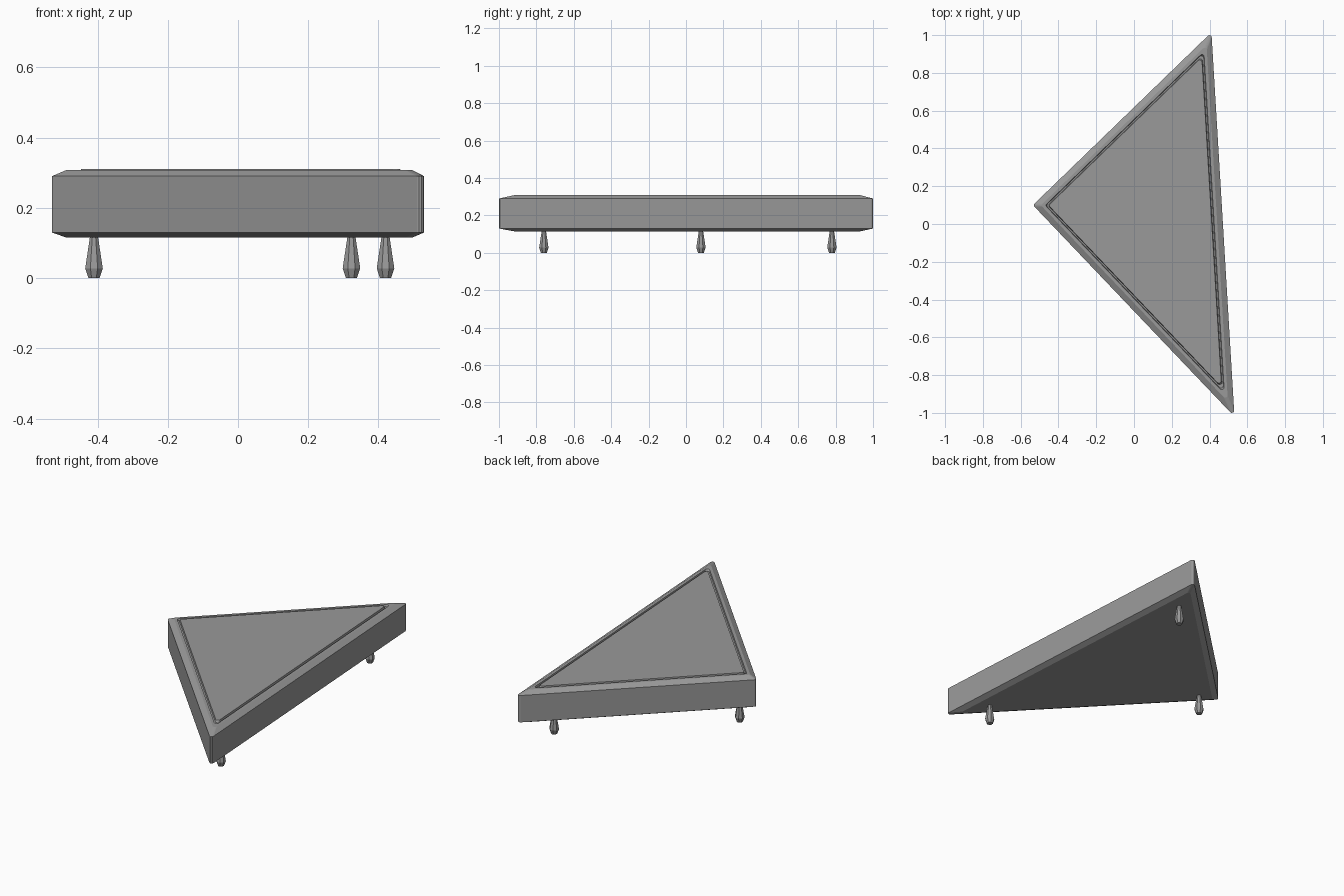
import bpy, bmesh, math
from mathutils import Vector

if "Cube" in bpy.data.objects:
    bpy.data.objects.remove(bpy.data.objects["Cube"])

grey = bpy.data.materials.new("mid grey")
grey.diffuse_color = (0.32, 0.32, 0.32, 1)
grey.use_nodes = True
grey.node_tree.nodes["Principled BSDF"].inputs["Base Color"].default_value = grey.diffuse_color

# Sharp triangle, counter-clockwise
CORNERS = [Vector((-0.535, 0.10)), Vector((0.532, -1.02)), Vector((0.41, 1.0146))]
RADIUS, STEPS = 0.012, 4


def ring(inset):
    """Triangle outline moved inward, with small rounded corners."""
    pts = []
    for i, p in enumerate(CORNERS):
        a = (CORNERS[i - 1] - p).normalized()
        b = (CORNERS[(i + 1) % 3] - p).normalized()
        half = a.angle(b) / 2
        centre = p + (a + b).normalized() * (inset + RADIUS) / math.sin(half)
        start = math.atan2(-a.y, -a.x) - math.pi / 2
        sweep = math.pi - 2 * half
        for k in range(STEPS + 1):
            t = start + sweep * k / STEPS
            pts.append((centre.x + RADIUS * math.cos(t), centre.y + RADIUS * math.sin(t)))
    return pts


def loft(name, rings):
    """Solid skinned through closed rings, capped at both ends."""
    bm = bmesh.new()
    loops = [[bm.verts.new((x, y, z)) for x, y in pts] for pts, z in rings]
    n = len(loops[0])
    for lo, hi in zip(loops, loops[1:]):
        for i in range(n):
            j = (i + 1) % n
            bm.faces.new((lo[i], lo[j], hi[j], hi[i]))
    bm.faces.new(loops[0][::-1])
    bm.faces.new(loops[-1])
    bmesh.ops.recalc_face_normals(bm, faces=bm.faces)
    mesh = bpy.data.meshes.new(name)
    bm.to_mesh(mesh)
    bm.free()
    mesh.materials.append(grey)
    obj = bpy.data.objects.new(name, mesh)
    bpy.context.collection.objects.link(obj)
    return obj


# Slab: chamfered bottom, sides, chamfered top, narrow groove and centre panel
profile = [(0.030, 0.115), (0.0, 0.130), (0.0, 0.290), (0.030, 0.308), (0.046, 0.308),
           (0.049, 0.298), (0.056, 0.298), (0.059, 0.310)]
loft("triangular_slab", [(ring(d), z) for d, z in profile])


# Tapered eight-sided legs
def circle(cx, cy, r, sides=8):
    return [(cx + r * math.cos((i + 0.5) * math.tau / sides),
             cy + r * math.sin((i + 0.5) * math.tau / sides)) for i in range(sides)]


LEG = [(0.017, 0.0), (0.027, 0.028), (0.012, 0.12)]
for name, x, y in (("left_leg", -0.41, 0.08), ("back_leg", 0.323, 0.78), ("front_leg", 0.42, -0.76)):
    loft(name, [(circle(x, y, r), z) for r, z in LEG])
